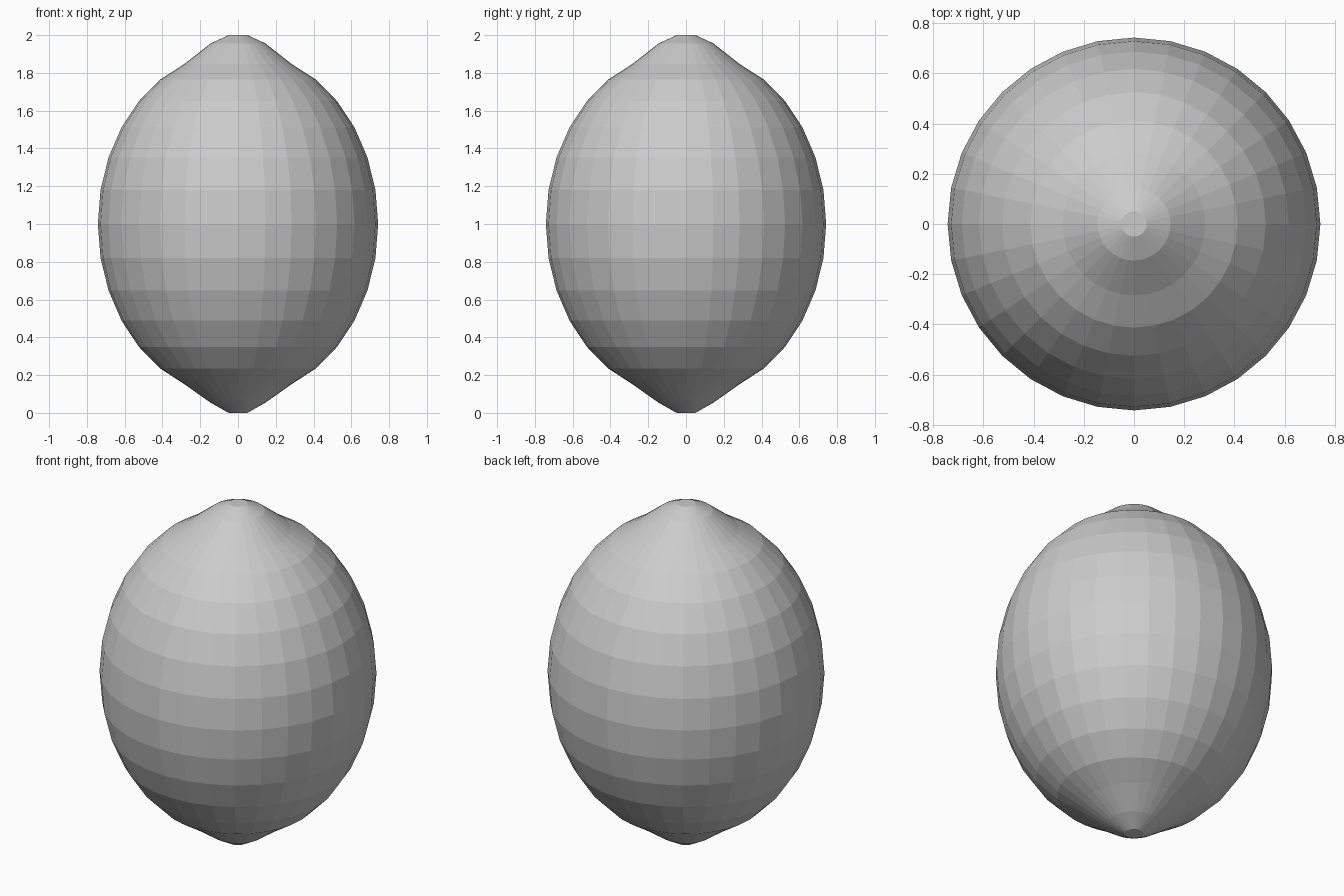
import bpy, bmesh, math

if "Cube" in bpy.data.objects:
    bpy.data.objects.remove(bpy.data.objects["Cube"])

SEGMENTS, RADIUS, HALF_HEIGHT = 32, 0.742, 0.92

# Profile from bottom to top: pinched tip, ellipsoid body, nipple-like tip
profile = [(0.05, 0.0), (0.145, 0.054), (0.284, 0.152)]
for i in range(-5, 6):
    a = i * math.pi / 16
    profile.append((RADIUS * math.cos(a), 1 + HALF_HEIGHT * math.sin(a)))
profile += [(0.284, 1.847), (0.145, 1.956), (0.05, 2.0)]

# Lathe the profile into flat-shaded rings
bm = bmesh.new()
rings = []
for r, z in profile:
    rings.append([bm.verts.new((r * math.cos(2 * math.pi * s / SEGMENTS),
                                r * math.sin(2 * math.pi * s / SEGMENTS), z))
                  for s in range(SEGMENTS)])
for low, high in zip(rings, rings[1:]):
    for s in range(SEGMENTS):
        t = (s + 1) % SEGMENTS
        bm.faces.new((low[s], low[t], high[t], high[s]))

# Flat end caps
bm.faces.new(rings[0][::-1])
bm.faces.new(rings[-1])

mesh = bpy.data.meshes.new("lemon")
bm.to_mesh(mesh)
bm.free()
bpy.context.collection.objects.link(bpy.data.objects.new("lemon", mesh))
